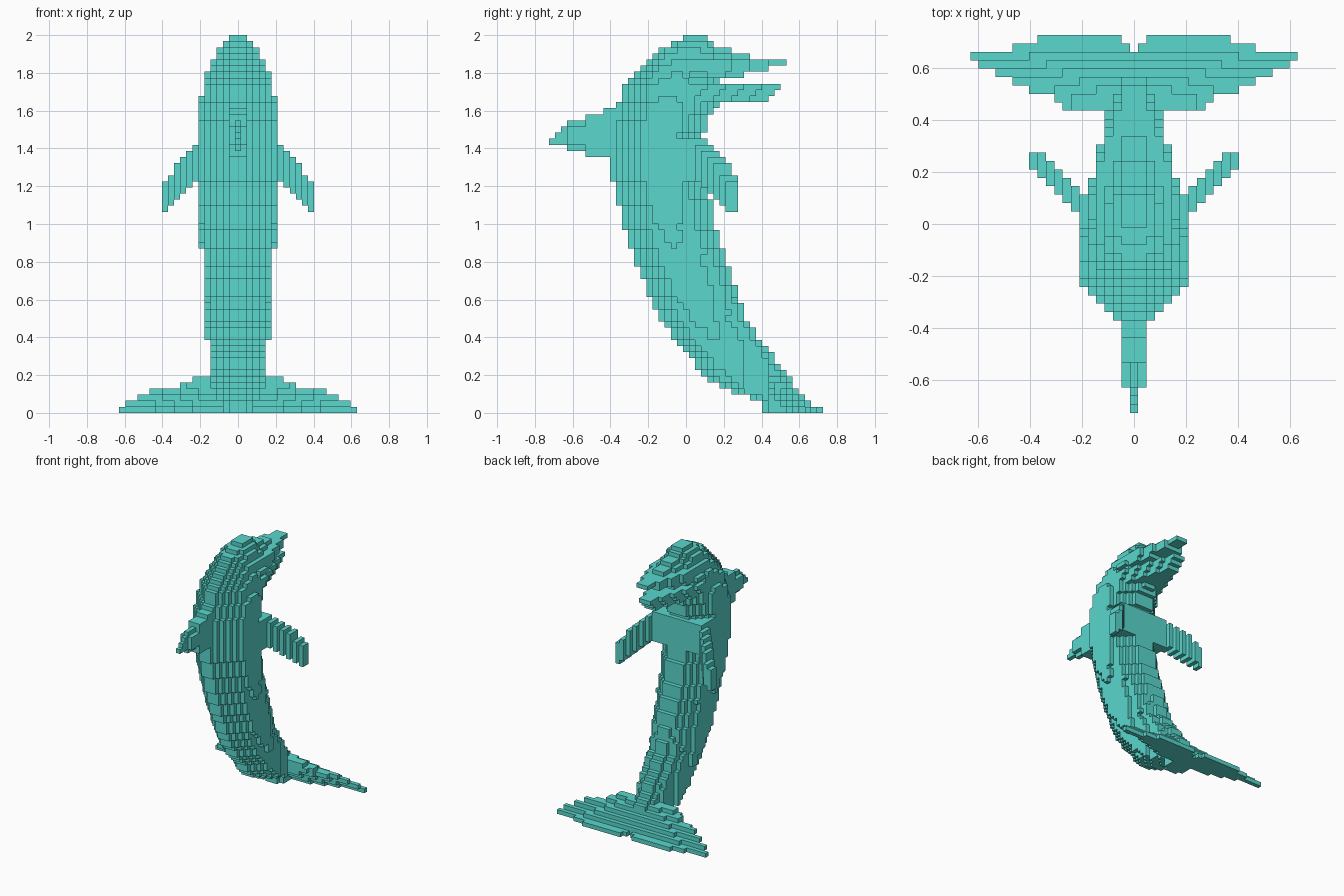
import bpy
import bmesh
from math import floor, sqrt
from mathutils import Vector

default = bpy.data.objects.get("Cube")
if default:
    bpy.data.objects.remove(default, do_unlink=True)

V = 2 / 62          # edge of one block
MID = 22            # row index lying on y = 0

teal = bpy.data.materials.new("teal")
teal.use_nodes = True
colour = (0.1, 0.68, 0.61, 1)
teal.diffuse_color = colour
teal.node_tree.nodes["Principled BSDF"].inputs["Base Color"].default_value = colour


def sample(points, z):
    """Linear interpolation through rows of (z, value, value, ...)."""
    if z <= points[0][0]:
        return points[0][1:]
    for a, b in zip(points, points[1:]):
        if z <= b[0]:
            t = (z - a[0]) / (b[0] - a[0])
            return tuple(p + (q - p) * t for p, q in zip(a[1:], b[1:]))
    return points[-1][1:]


def strip(cells, half, j, k):
    """Row of blocks symmetric across the middle."""
    cells.update((i, j, k) for i in range(-half, half + 1))


def taper(j):
    """Widest half width allowed toward the tail and the beak tip."""
    return 6 if j < 26 else 5 if j < 28 else 4 if j < 32 else 3 if j < 36 else 2


# Body: bevelled oval slices along a curved spine (z, front y, back y, half width)
SPINE = [
    (0.05, 0.40, 0.62, 4.25), (0.08, 0.335, 0.61, 4.3), (0.11, 0.25, 0.59, 4.4),
    (0.17, 0.125, 0.56, 4.5), (0.29, 0.02, 0.47, 4.8), (0.49, -0.14, 0.32, 5.2),
    (0.73, -0.24, 0.24, 5.7), (1.0, -0.335, 0.145, 6.25), (1.25, -0.395, 0.11, 6.8),
    (1.45, -0.405, 0.09, 6.9), (1.6, -0.375, 0.13, 6.5), (1.7, -0.34, 0.17, 5.95),
    (1.75, -0.31, 0.175, 5.5), (1.84, -0.24, 0.18, 4.5), (1.9, -0.17, 0.18, 3.5),
    (1.95, -0.08, 0.15, 2.6), (1.985, -0.016, 0.11, 1.6)]
body = set()
for k in range(62):
    front, back, width = sample(SPINE, (k + 0.5) * V)
    rows = [j for j in range(45) if front < (j - MID) * V < back]
    centre, reach = (rows[0] + rows[-1]) / 2, len(rows) / 2
    for j in rows:
        oval = floor(width * sqrt(1 - ((j - centre) / reach) ** 2))
        half = min(oval, taper(j), 1 + j - rows[0], 2 + rows[-1] - j)
        strip(body, half, j, k)

# Flat chest band joining the two flippers
for k in range(38, 45):
    for j in range(20, 26):
        strip(body, 6, j, k)

# Jaws: layer -> (row where it ends, half width at the tip)
def beak(layers):
    cells = set()
    for k, (end, tip) in layers.items():
        cap = floor(sample(SPINE, (k + 0.5) * V)[2])
        for j in range(23, end):
            strip(cells, min(taper(j), cap, tip + (end - 1 - j) // 3), j, k)
    return cells


lower_jaw = beak({50: (28, 1), 51: (36, 1), 52: (37, 1), 53: (38, 1)})
upper_jaw = beak({55: (32, 3), 56: (36, 2), 57: (39, 1), 58: (33, 1), 59: (30, 1)})

# Dorsal fin: per layer, first thin row and first thick row
dorsal_fin = set()
FIN = zip((6, 3, 0, 1, 2, 3, 6, 9), (6, 6, 3, 3, 3, 6, 6, 9))
for k, (start, thick) in enumerate(FIN, 42):
    for j in range(start, 16):
        strip(dorsal_fin, int(j >= thick), j, k)

# Flippers: swept out, down and back
def flipper(side):
    cells = set()
    for i in range(6, 13):
        top = 51 - i if i < 11 else 50 - i
        for j in range(i + 17, min(i + 20, 31)):
            cells.update((side * i, j, k) for k in range(45 - i, top))
    return cells


# Tail flukes: a plate sloping down to the back, thickest in the middle
tail = set()
for k, span in enumerate((19, 18, 16, 14, 9, 7)):
    strip(tail, span, 42 - k, k)
    for depth in range(1, 4):
        j = 42 - k - depth
        if j >= 36:
            strip(tail, min(span, 16 - 3 * depth - k // 2), j, k)
    if k > 0:
        strip(tail, 14 - 2 * k, 43 - k, k)

# Notched trailing edge
for j, inner, outer in ((43, 1, 14), (44, 2, 11)):
    for i in range(inner, outer + 1):
        tail.update({(i, j, 0), (-i, j, 0)})

parts = {
    "body": body, "lower_jaw": lower_jaw, "upper_jaw": upper_jaw,
    "dorsal_fin": dorsal_fin, "left_flipper": flipper(1),
    "right_flipper": flipper(-1), "tail_flukes": tail}
filled = set().union(*parts.values())


def build(name, cells):
    """Mesh only the block faces open to the air."""
    bm = bmesh.new()
    corners = {}

    def corner(p):
        key = tuple(round(c * 2) for c in p)
        if key not in corners:
            corners[key] = bm.verts.new((p.x * V, (p.y - MID) * V, (p.z + 0.5) * V))
        return corners[key]

    for cell in sorted(cells):
        for axis in range(3):
            for sign in (-1, 1):
                n = Vector((0, 0, 0))
                n[axis] = sign
                if tuple(int(c + d) for c, d in zip(cell, n)) in filled:
                    continue
                u = Vector((0, 0, 0))
                u[(axis + 1) % 3] = 1
                w = n.cross(u)
                mid = Vector(cell) + n / 2
                bm.faces.new([corner(mid + (u * a + w * b) / 2)
                              for a, b in ((-1, -1), (1, -1), (1, 1), (-1, 1))])
    mesh = bpy.data.meshes.new(name)
    bm.to_mesh(mesh)
    bm.free()
    mesh.materials.append(teal)
    bpy.context.collection.objects.link(bpy.data.objects.new(name, mesh))


taken = set()
for name, cells in parts.items():
    build(name, cells - taken)
    taken |= cells
